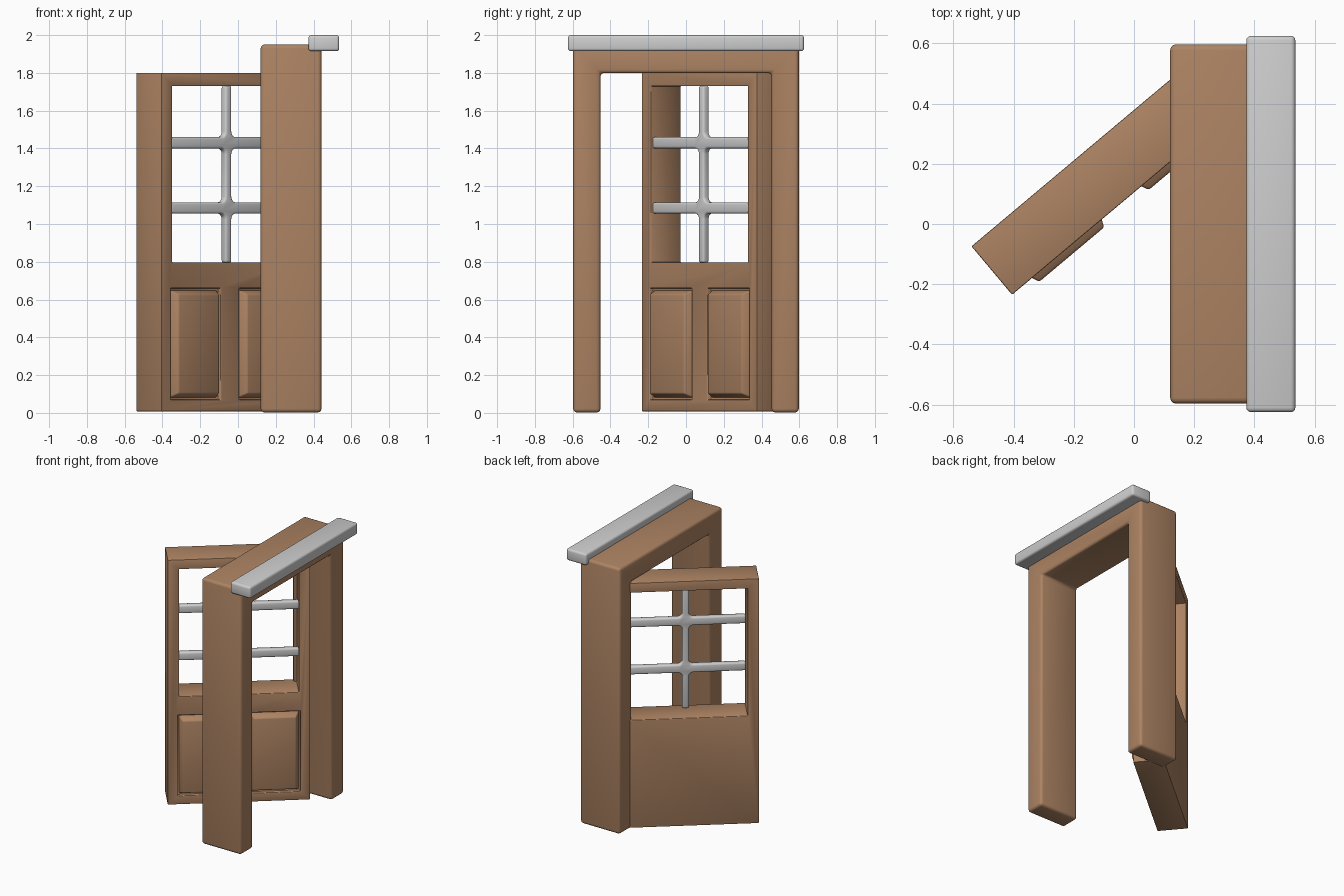
import bpy, bmesh, math
from mathutils import Matrix

if "Cube" in bpy.data.objects:
    bpy.data.objects.remove(bpy.data.objects["Cube"])


def material(name, rgb):
    m = bpy.data.materials.new(name)
    m.diffuse_color = (*rgb, 1)
    m.use_nodes = True
    m.node_tree.nodes["Principled BSDF"].inputs["Base Color"].default_value = m.diffuse_color
    return m


WOOD = material("warm wood", (0.42, 0.23, 0.125))
GREY = material("light grey", (0.62, 0.62, 0.62))

# Door leaf space: x along the door, y into its thickness, swung open 40 degrees
DOOR = Matrix.Translation((-0.405, -0.235, 0)) @ Matrix.Rotation(math.radians(40), 4, 'Z')
L, T = 0.95, 0.21


def finish(name, bm, mat, matrix=None):
    bmesh.ops.recalc_face_normals(bm, faces=bm.faces)
    me = bpy.data.meshes.new(name)
    bm.to_mesh(me)
    bm.free()
    ob = bpy.data.objects.new(name, me)
    bpy.context.collection.objects.link(ob)
    if mat:
        me.materials.append(mat)
    if matrix:
        ob.matrix_world = matrix
    return ob


def box(name, lo, hi, mat, matrix=None):
    bm = bmesh.new()
    bmesh.ops.create_cube(bm, size=1)
    for v in bm.verts:
        v.co = [lo[i] if v.co[i] < 0 else hi[i] for i in range(3)]
    return finish(name, bm, mat, matrix)


def prism(name, pts, offset, mat, matrix=None):
    """Extrude a flat outline of 3D points along offset."""
    bm = bmesh.new()
    face = bm.faces.new([bm.verts.new(p) for p in pts])
    ext = bmesh.ops.extrude_face_region(bm, geom=[face])
    new = [g for g in ext['geom'] if isinstance(g, bmesh.types.BMVert)]
    bmesh.ops.translate(bm, vec=offset, verts=new)
    # the starting face stays as the closing cap
    return finish(name, bm, mat, matrix)


def soften(ob, width, segments=3):
    m = ob.modifiers.new("bevel", 'BEVEL')
    m.width, m.segments = width, segments
    m.limit_method, m.angle_limit = 'ANGLE', math.radians(35)
    bpy.ops.object.select_all(action='DESELECT')
    ob.select_set(True)
    bpy.context.view_layer.objects.active = ob
    bpy.ops.object.modifier_apply(modifier=m.name)
    bpy.ops.object.shade_smooth_by_angle(angle=math.radians(40))


# Door surround: an upside-down U
outer, inner = 0.597, 0.453
u_shape = [(-outer, 0.002), (-outer, 1.95), (outer, 1.95), (outer, 0.002),
           (inner, 0.002), (inner, 1.80), (-inner, 1.80), (-inner, 0.002)]
surround = prism("door_surround", [(0.12, y, z) for y, z in u_shape], (0.322, 0, 0), WOOD)
soften(surround, 0.02)

# Grey lintel cap
soften(box("lintel_cap", (0.373, -0.625, 1.915), (0.536, 0.625, 2.0), GREY), 0.015)

# Door leaf with window opening and two panel recesses cut out
door = box("door_leaf", (0, 0, 0.008), (L, T, 1.80), WOOD, DOOR)
panels = [(0.065, 0.41), (L - 0.41, L - 0.065)]
cutters = [box("window_cutter", (0.075, -0.1, 0.797), (L - 0.075, T + 0.1, 1.73), None, DOOR)]
cutters += [box("recess_cutter", (a, -0.1, 0.07), (b, 0.025, 0.66), None, DOOR) for a, b in panels]
bpy.context.view_layer.update()
bpy.context.view_layer.objects.active = door
for c in cutters:
    c.hide_render = True
    m = door.modifiers.new("cut", 'BOOLEAN')
    m.object, m.operation, m.solver = c, 'DIFFERENCE', 'EXACT'
    bpy.ops.object.modifier_apply(modifier=m.name)
    bpy.data.objects.remove(c)
soften(door, 0.006, 2)

# Raised door panels with sloping borders
for i, (a, b) in enumerate(panels):
    bm = bmesh.new()
    bmesh.ops.create_cube(bm, size=1)
    for v in bm.verts:
        front = v.co.y < 0
        g = 0.032 if front else 0.008
        v.co = (a + g if v.co.x < 0 else b - g,
                -0.025 if front else 0.03,
                0.07 + g if v.co.z < 0 else 0.66 - g)
    soften(finish(f"raised_panel_{i + 1}", bm, WOOD, DOOR), 0.007, 2)

# Window bars: one upright and two crossbars with filleted joints
w, h, r, half = 0.022, 0.03, 0.03, L / 2 - 0.073
side = [(w, 0.795)]


def arc(cx, cz, a0, a1):
    return [(cx + r * math.cos(math.radians(a0 + (a1 - a0) * k / 4)),
             cz + r * math.sin(math.radians(a0 + (a1 - a0) * k / 4))) for k in range(5)]


for zc in (1.085, 1.43):
    side += arc(w + r, zc - h - r, 180, 90)
    side += [(half, zc - h), (half, zc + h)]
    side += arc(w + r, zc + h + r, 270, 180)
side.append((w, 1.732))
outline = side + [(-x, z) for x, z in reversed(side)]
bars = prism("window_bars", [(L / 2 + x, 0.01, z) for x, z in outline], (0, 0.042, 0), GREY, DOOR)
soften(bars, 0.012)
